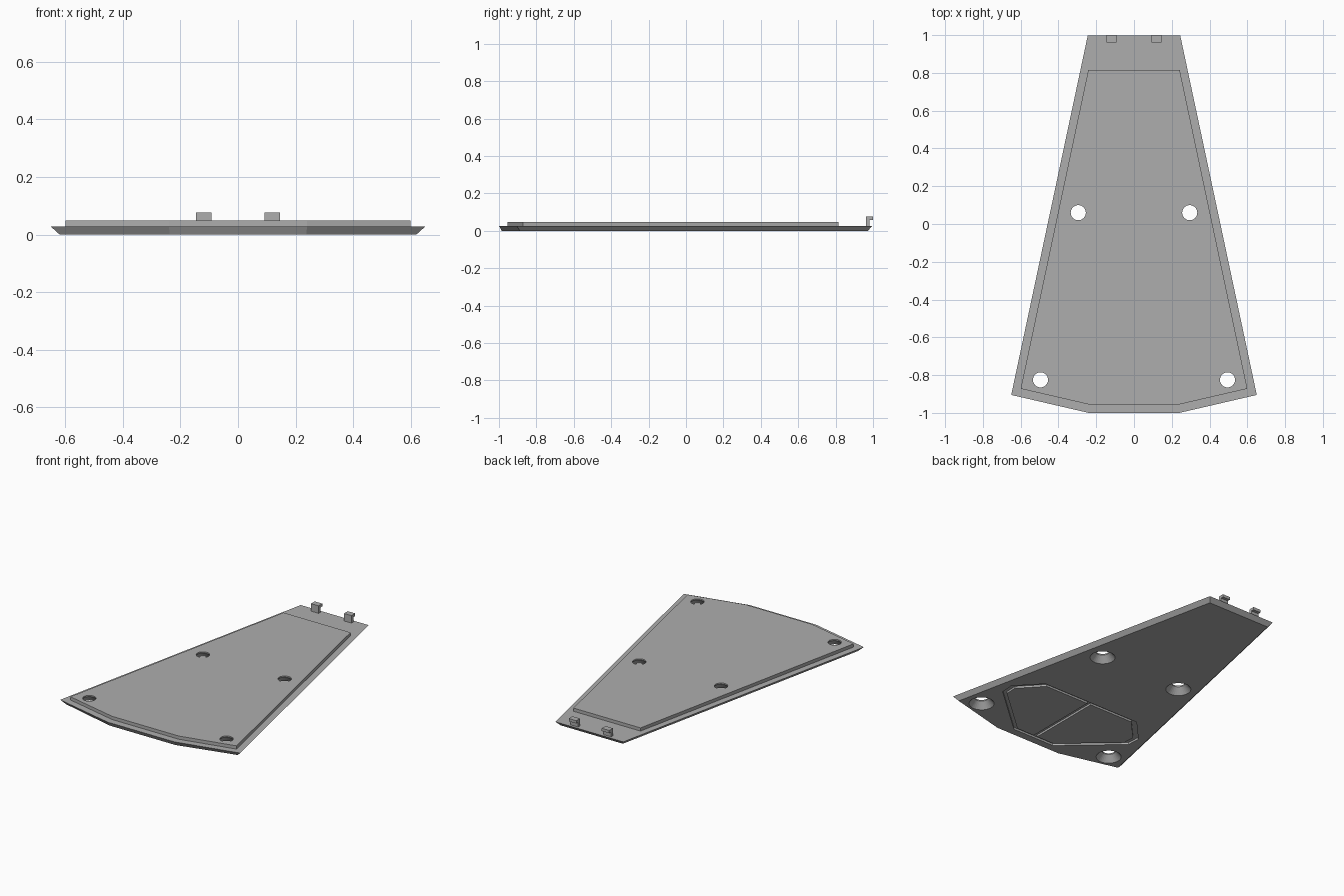
import bpy, bmesh
from math import cos, sin, pi
from mathutils import Vector

if "Cube" in bpy.data.objects:
    bpy.data.objects.remove(bpy.data.objects["Cube"])

grey = bpy.data.materials.new("mid_grey")
grey.use_nodes = True
grey.diffuse_color = (0.42, 0.42, 0.42, 1)
grey.node_tree.nodes["Principled BSDF"].inputs["Base Color"].default_value = grey.diffuse_color


def loft(name, loops, closed=False):
    """Skin matching 3D loops; cap the ends, or close into a ring."""
    bm = bmesh.new()
    rows = [[bm.verts.new(p) for p in loop] for loop in loops]
    pairs = list(zip(rows, rows[1:]))
    if closed:
        pairs.append((rows[-1], rows[0]))
    else:
        bm.faces.new(rows[0])
        bm.faces.new(rows[-1])
    n = len(rows[0])
    for a, b in pairs:
        for i in range(n):
            j = (i + 1) % n
            bm.faces.new((a[i], a[j], b[j], b[i]))
    bmesh.ops.recalc_face_normals(bm, faces=bm.faces)
    mesh = bpy.data.meshes.new(name)
    bm.to_mesh(mesh)
    bm.free()
    mesh.materials.append(grey)
    obj = bpy.data.objects.new(name, mesh)
    bpy.context.collection.objects.link(obj)
    return obj


def mirrored(half, z):
    """Closed outline from its +x half, listed back to front."""
    return ([Vector((x, y, z)) for x, y in half]
            + [Vector((-x, y, z)) for x, y in reversed(half)])


def circle(x, y, z, r, n=32):
    return [(x + r * cos(2 * pi * i / n), y + r * sin(2 * pi * i / n), z) for i in range(n)]


def cut(target, cutter):
    cutter.hide_render = True
    mod = target.modifiers.new("cut", "BOOLEAN")
    mod.operation, mod.solver, mod.object = "DIFFERENCE", "EXACT", cutter
    bpy.context.view_layer.objects.active = target
    bpy.ops.object.modifier_apply(modifier=mod.name)
    bpy.data.objects.remove(cutter)


# Panel: chamfered flange with a raised plate on top
flange_bottom = [(0.225, 0.972), (0.62, -0.888), (0.237, -0.985)]
flange_top = [(0.245, 0.997), (0.65, -0.905), (0.24, -1.0)]
plate = [(0.242, 0.815), (0.6, -0.872), (0.24, -0.955)]
panel = loft("panel", [mirrored(flange_bottom, 0), mirrored(flange_top, 0.027),
                       mirrored(plate, 0.027), mirrored(plate, 0.048)])

# Countersunk screw holes, wide on the underside
for x, y in [(0.295, 0.06), (0.495, -0.825)]:
    for side in (1, -1):
        cut(panel, loft("hole_cutter", [
            circle(side * x, y, -0.01, 0.075), circle(side * x, y, 0, 0.075),
            circle(side * x, y, 0.04, 0.04), circle(side * x, y, 0.06, 0.04)]))

# Outline groove and its centre divider on the underside
outer = [(0.355, -0.4), (0.495, -0.55), (0.49, -0.635), (0.15, -0.935)]
centre = Vector((0, -0.66))
inner = [centre + (Vector(p) - centre) * 0.93 for p in outer]
low, high = -0.01, 0.013
cut(panel, loft("groove_cutter", [mirrored(outer, low), mirrored(outer, high),
                                  mirrored(inner, high), mirrored(inner, low)], closed=True))
divider = [(0.013, -0.41), (0.013, -0.925)]
cut(panel, loft("divider_cutter", [mirrored(divider, low), mirrored(divider, high)]))

# Two hooked tabs at the back edge
hook = [(0.962, 0.026), (0.98, 0.026), (0.98, 0.058), (1.0, 0.058), (1.0, 0.076), (0.962, 0.076)]
for side, name in ((1, "left_hook"), (-1, "right_hook")):
    loft(name, [[(side * x, y, z) for y, z in hook] for x in (0.092, 0.146)])
